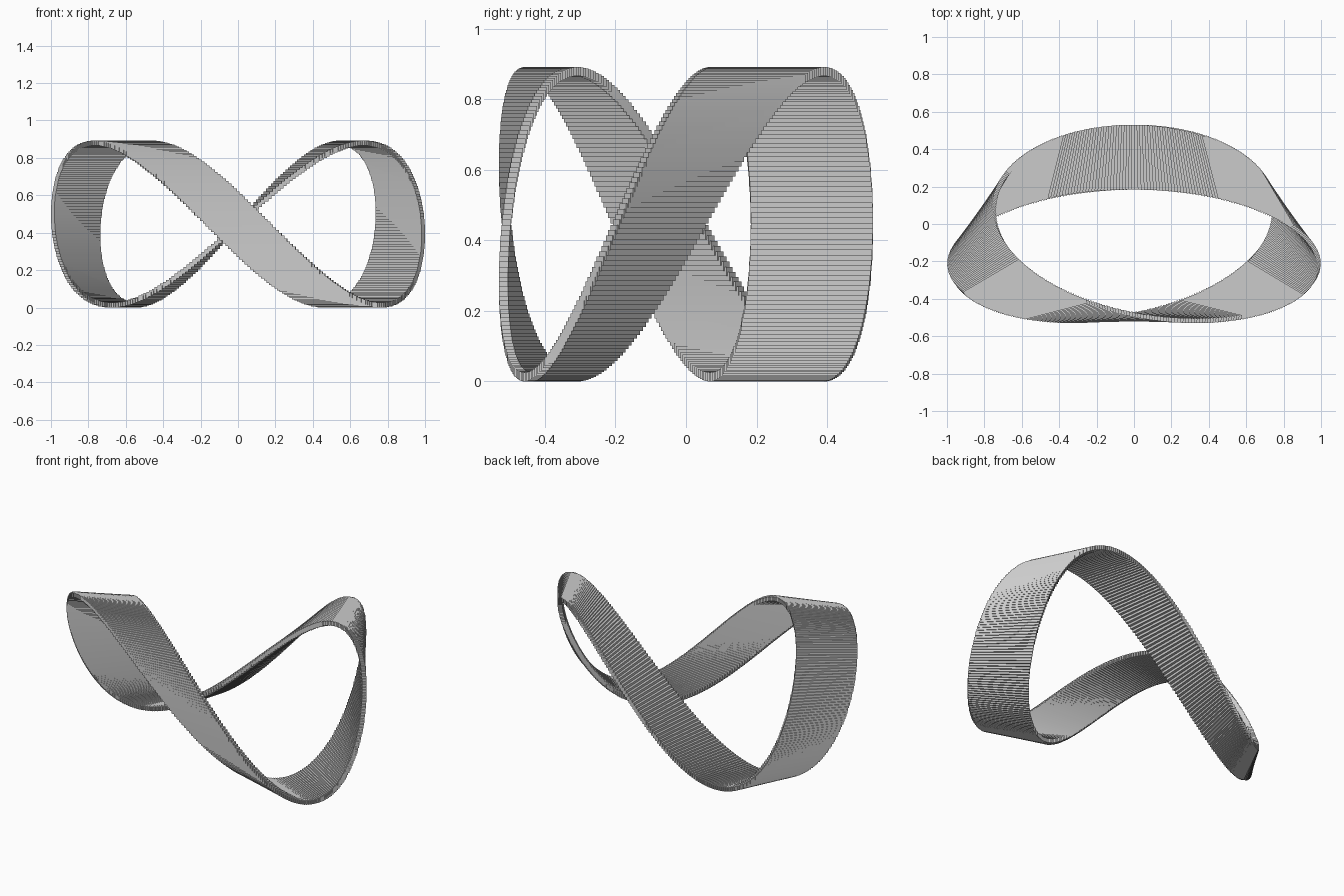
import bpy, bmesh
from math import sin, cos, radians
from mathutils import Matrix, Vector

if "Cube" in bpy.data.objects:
    bpy.data.objects.remove(bpy.data.objects["Cube"])

SLATS = 360
R = 0.866          # half width of the loop
WIDTH = 0.4 * R    # slat length across the ribbon
THICK = 0.026      # slat section

# Twisted ribbon: thin level slats following a figure-eight loop with a half twist
bm = bmesh.new()
for i in range(SLATS):
    t = radians(360 * i / SLATS)
    pos = Vector((R * cos(t),
                  -0.076 + 0.5 * R * sin(t),
                  0.5 * (R + THICK) + 0.5 * R * sin(2 * t)))
    twist = radians(135) - t / 2
    m = (Matrix.Translation(pos) @ Matrix.Rotation(twist, 4, 'Z')
         @ Matrix.Diagonal((WIDTH, THICK, THICK, 1)))
    bmesh.ops.create_cube(bm, size=1, matrix=m)

mesh = bpy.data.meshes.new("twisted_ribbon")
bm.to_mesh(mesh)
bm.free()
ribbon = bpy.data.objects.new("twisted_ribbon", mesh)
bpy.context.collection.objects.link(ribbon)
